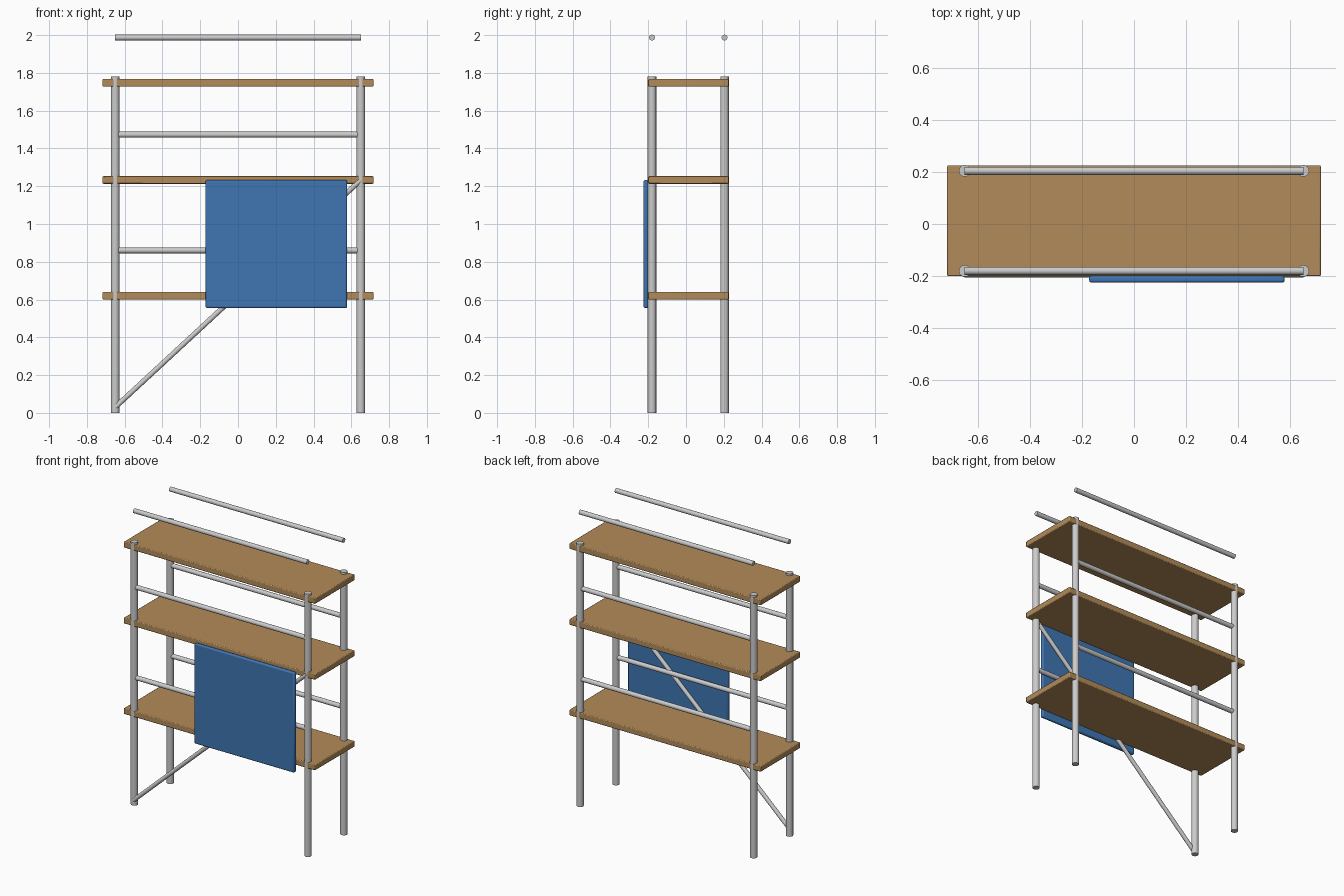
import bpy
from math import radians
from mathutils import Vector

if "Cube" in bpy.data.objects:
    bpy.data.objects.remove(bpy.data.objects["Cube"])

POST_X = 0.65
MID_Y = 0.012                       # centre of the frame in depth
ROW_Y = {"front": MID_Y - 0.192, "back": MID_Y + 0.192}
SHELF_Z = (0.62, 1.233, 1.747)


def material(name, color):
    m = bpy.data.materials.new(name)
    m.diffuse_color = (*color, 1)
    m.use_nodes = True
    m.node_tree.nodes["Principled BSDF"].inputs["Base Color"].default_value = m.diffuse_color
    return m


wood = material("wood", (0.45, 0.26, 0.10))
blue = material("blue_cloth", (0.05, 0.18, 0.45))


def tube(name, start, end, radius):
    a, b = Vector(start), Vector(end)
    bpy.ops.mesh.primitive_cylinder_add(vertices=20, radius=radius,
                                        depth=(b - a).length, location=(a + b) / 2)
    o = bpy.context.object
    o.name = name
    o.rotation_euler = (b - a).to_track_quat('Z', 'Y').to_euler()
    bpy.ops.object.shade_smooth_by_angle(angle=radians(40))
    return o


def board(name, low, high, mat, bevel):
    a, b = Vector(low), Vector(high)
    bpy.ops.mesh.primitive_cube_add(size=1, location=(a + b) / 2)
    o = bpy.context.object
    o.name = name
    o.scale = b - a
    bpy.ops.object.transform_apply(location=False, rotation=False, scale=True)
    mod = o.modifiers.new("Bevel", 'BEVEL')
    mod.width = bevel
    mod.segments = 2
    o.data.materials.append(mat)
    bpy.ops.object.shade_smooth_by_angle(angle=radians(40))
    return o


# Upright posts
for row, y in ROW_Y.items():
    for side, x in (("left", -POST_X), ("right", POST_X)):
        tube(f"{row}_{side}_post", (x, y, 0), (x, y, 1.78), 0.0225)

# Shelves, each with a front and back guard rail above it
for i, z in enumerate(SHELF_Z, 1):
    board(f"shelf_{i}", (-0.717, -0.2, z - 0.02), (0.717, 0.225, z + 0.02), wood, 0.005)
    for row, y in ROW_Y.items():
        tube(f"{row}_rail_{i}", (-POST_X, y, z + 0.24), (POST_X, y, z + 0.24), 0.0155)

# Diagonal brace on the front
tube("diagonal_brace", (-POST_X, -0.191, 0.03), (POST_X, -0.191, 1.233), 0.0135)

# Blue sheet hung on the front
board("front_sheet", (-0.172, -0.225, 0.555), (0.578, -0.2, 1.233), blue, 0.008)
